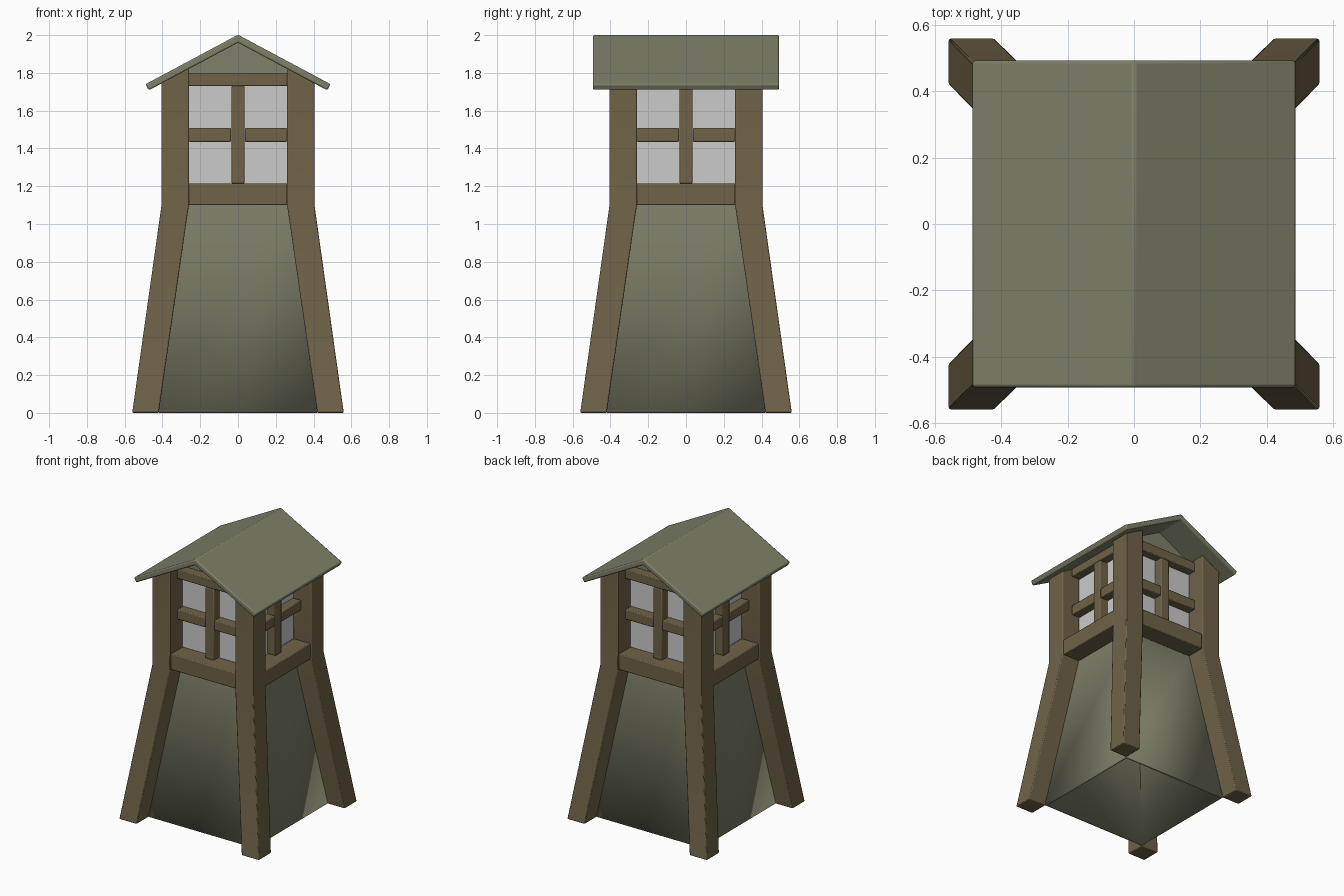
import bpy, bmesh, math
from mathutils import Matrix

if "Cube" in bpy.data.objects:
    bpy.data.objects.remove(bpy.data.objects["Cube"])


def material(name, rgb):
    m = bpy.data.materials.new(name)
    m.diffuse_color = (*rgb, 1)
    m.use_nodes = True
    m.node_tree.nodes["Principled BSDF"].inputs["Base Color"].default_value = m.diffuse_color
    return m


WOOD = material("wood", (0.16, 0.125, 0.065))
SLATE = material("slate", (0.21, 0.215, 0.14))


def loft(name, rings, mat=None, bevel=0.006, caps=(True, True), turn=0):
    """Skin a stack of matching rings, optionally turned about z."""
    bm = bmesh.new()
    loops = [[bm.verts.new(p) for p in ring] for ring in rings]
    n = len(loops[0])
    for a, b in zip(loops, loops[1:]):
        for i in range(n):
            j = (i + 1) % n
            bm.faces.new((a[i], a[j], b[j], b[i]))
    for loop, cap in zip((loops[0], loops[-1]), caps):
        if cap:
            bm.faces.new(loop)
    bmesh.ops.recalc_face_normals(bm, faces=bm.faces)
    bm.transform(Matrix.Rotation(turn, 4, 'Z'))
    me = bpy.data.meshes.new(name)
    bm.to_mesh(me)
    bm.free()
    ob = bpy.data.objects.new(name, me)
    bpy.context.collection.objects.link(ob)
    if mat:
        me.materials.append(mat)
    if bevel:
        b = ob.modifiers.new("bevel", 'BEVEL')
        b.width = bevel
        b.segments = 2
        b.limit_method = 'ANGLE'
        b.angle_limit = math.radians(30)
    return ob


def rect(x0, x1, y0, y1, z):
    return [(x0, y0, z), (x1, y0, z), (x1, y1, z), (x0, y1, z)]


def box(name, x0, x1, y0, y1, z0, z1, mat=None, bevel=0.006, turn=0):
    return loft(name, [rect(x0, x1, y0, y1, z0), rect(x0, x1, y0, y1, z1)],
                mat, bevel, turn=turn)


def under_roof(x):
    return 1.96 - 0.532 * abs(x)


# Corner posts: splayed below, upright above, cut to the roof pitch
for sx in (-1, 1):
    for sy in (-1, 1):
        def ring(a, b, z):
            return rect(sx * a, sx * b, sy * a, sy * b, z)
        top = [(x, y, under_roof(x)) for x, y, _ in ring(0.26, 0.405, 0)]
        loft("corner_post", [ring(0.42, 0.56, 0), ring(0.26, 0.405, 1.1), top], WOOD)

# Hollow tapered base wall, open underneath
wall = loft("base_wall", [rect(-0.425, 0.425, -0.425, 0.425, 0.003),
                          rect(-0.265, 0.265, -0.265, 0.265, 1.1)],
            SLATE, 0, caps=(False, True))
s = wall.modifiers.new("thickness", 'SOLIDIFY')
s.thickness = 0.02
s.offset = -1

# Window panes as one box behind the frames
box("window_panes", -0.262, 0.262, -0.262, 0.262, 1.1, 1.8, None, 0)

# Window framing, repeated on all four sides
for k in range(4):
    t = k * math.pi / 2
    box("sill_beam", -0.26, 0.26, -0.4, -0.262, 1.1, 1.215, WOOD, turn=t)
    box("top_rail", -0.26, 0.26, -0.325, -0.255, 1.73, 1.8, WOOD, turn=t)
    box("mullion", -0.035, 0.035, -0.325, -0.255, 1.215, 1.73, WOOD, turn=t)
    for a, b in ((-0.26, -0.037), (0.037, 0.26)):
        box("middle_rail", a, b, -0.325, -0.255, 1.435, 1.508, WOOD, turn=t)

# Gable block filling the space under the roof
gable = [(-0.262, 1.8), (0.262, 1.8), (0.262, under_roof(0.262)),
         (0, 1.965), (-0.262, under_roof(0.262))]
loft("gable", [[(x, y, z) for x, z in gable] for y in (-0.265, 0.265)], SLATE, 0)

# Pitched roof, profile extruded front to back
roof = [(0, 2.002), (0.49, 1.74), (0.472, 1.708),
        (0, 1.96), (-0.472, 1.708), (-0.49, 1.74)]
loft("roof", [[(x, y, z) for x, z in roof] for y in (-0.493, 0.493)], SLATE, 0.008)

# Smooth the bevels while keeping the faces crisp
bpy.ops.object.select_all(action='SELECT')
bpy.context.view_layer.objects.active = wall
bpy.ops.object.shade_smooth_by_angle(angle=math.radians(30))
